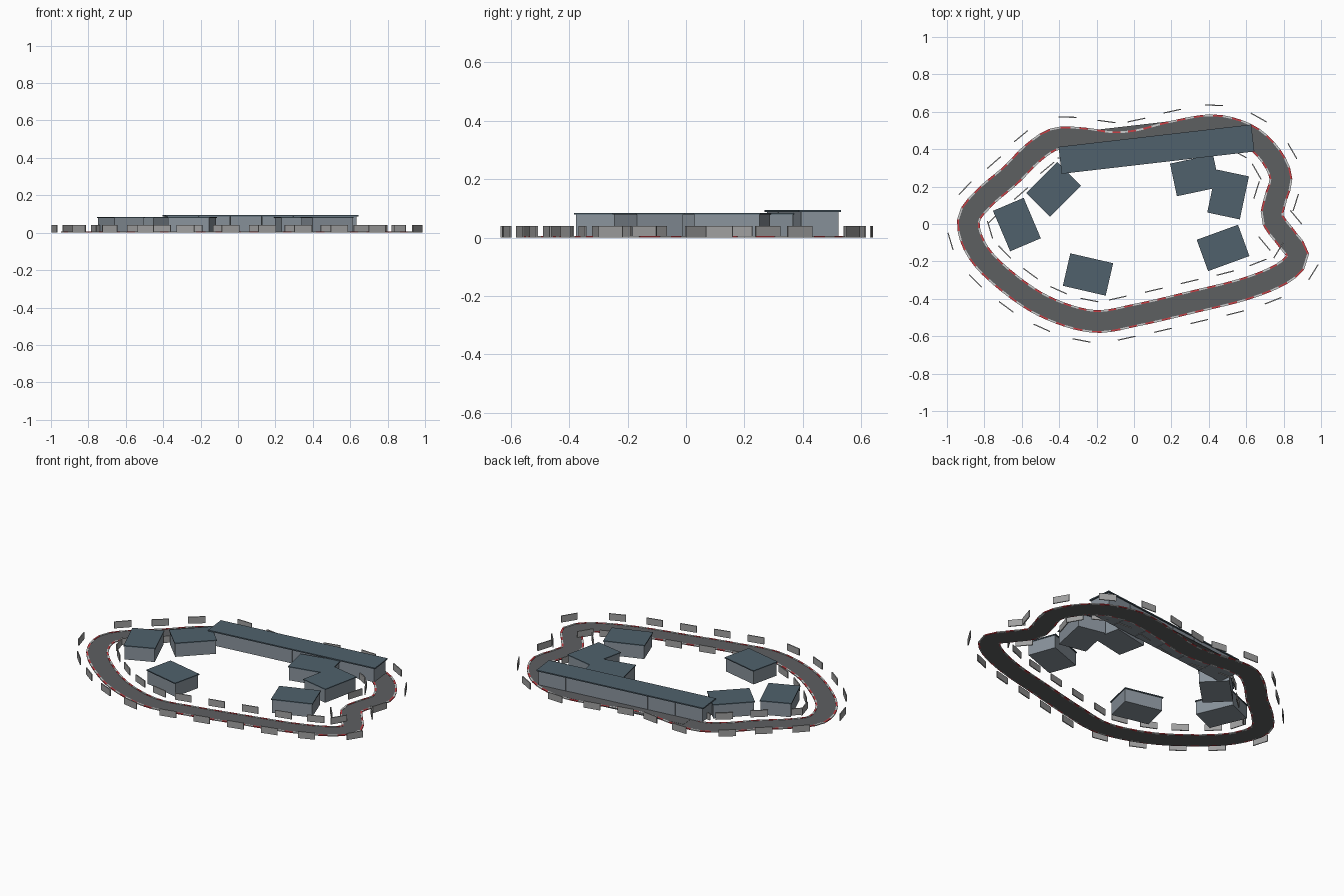
import bpy, bmesh
from math import radians, atan2, pi
from mathutils import Vector, Matrix

if "Cube" in bpy.data.objects:
    bpy.data.objects.remove(bpy.data.objects["Cube"])


def mat(name, c):
    m = bpy.data.materials.new(name)
    m.diffuse_color = (*c, 1)
    m.use_nodes = True
    m.node_tree.nodes["Principled BSDF"].inputs["Base Color"].default_value = m.diffuse_color
    return m


ASPHALT = mat("asphalt", (0.11, 0.115, 0.12))
RED = mat("kerb_red", (0.6, 0.05, 0.06))
WHITE = mat("kerb_white", (0.75, 0.75, 0.75))
STEEL = mat("barrier_grey", (0.35, 0.35, 0.35))
WALL = mat("wall_grey", (0.25, 0.29, 0.33))
ROOF = mat("roof_slate", (0.08, 0.12, 0.15))


def finish(name, bm, *mats):
    me = bpy.data.meshes.new(name)
    bmesh.ops.recalc_face_normals(bm, faces=bm.faces)
    bm.to_mesh(me)
    bm.free()
    for m in mats:
        me.materials.append(m)
    ob = bpy.data.objects.new(name, me)
    bpy.context.collection.objects.link(ob)
    return ob


def add_box(bm, x, y, z0, z1, lx, ly, ang, mi=0):
    M = (Matrix.Translation((x, y, (z0 + z1) / 2)) @ Matrix.Rotation(ang, 4, 'Z')
         @ Matrix.Diagonal((lx, ly, z1 - z0, 1)))
    vs = bmesh.ops.create_cube(bm, size=1, matrix=M)['verts']
    for f in {f for v in vs for f in v.link_faces}:
        f.material_index = mi


# centre line of the circuit, counter-clockwise from the lowest bend
CTRL = [(-0.22, -0.52), (0.02, -0.485), (0.3, -0.42), (0.6, -0.345), (0.80, -0.26),
        (0.875, -0.17), (0.81, -0.07), (0.74, 0.03), (0.755, 0.13), (0.785, 0.25),
        (0.72, 0.38), (0.60, 0.48), (0.42, 0.525), (0.2, 0.49), (0.02, 0.445),
        (-0.12, 0.435), (-0.27, 0.455), (-0.42, 0.455), (-0.54, 0.38), (-0.66, 0.26),
        (-0.80, 0.14), (-0.885, 0.02), (-0.84, -0.14), (-0.70, -0.29), (-0.48, -0.44)]
P = [Vector(p) for p in CTRL]
dense = []
for i in range(len(P)):
    a, b, c, d = (P[(i + k) % len(P)] for k in (-1, 0, 1, 2))
    for k in range(20):
        t = k / 20
        dense.append(0.5 * (2 * b + (c - a) * t + (2 * a - 5 * b + 4 * c - d) * t * t
                            + (3 * b - a - 3 * c + d) * t ** 3))
cum = [0]
for i in range(len(dense)):
    cum.append(cum[-1] + (dense[(i + 1) % len(dense)] - dense[i]).length)
TOTAL = cum[-1]


def at(s):
    """Point and unit tangent at arc length s."""
    s %= TOTAL
    i = max(k for k in range(len(dense)) if cum[k] <= s)
    n = len(dense)
    p = dense[i].lerp(dense[(i + 1) % n], (s - cum[i]) / (cum[i + 1] - cum[i]))
    return p, (dense[(i + 3) % n] - dense[i - 3]).normalized()


N = 100
frames = [at(TOTAL * i / N) for i in range(N)]


def off(f, d):
    p, t = f
    return p + Vector((t.y, -t.x)) * d      # positive = outside


# road ribbon with a little thickness
bm = bmesh.new()
rings = []
for f in frames:
    rings.append([bm.verts.new((*off(f, d), z)) for d, z in
                  ((-0.056, 0), (0.056, 0), (0.056, 0.004), (-0.056, 0.004))])
for i in range(N):
    a, b = rings[i], rings[(i + 1) % N]
    for k in range(4):
        bm.faces.new((a[k], a[(k + 1) % 4], b[(k + 1) % 4], b[k]))
finish("track", bm, ASPHALT)

# striped kerbs on both edges
bm = bmesh.new()
for i in range(N):
    for d in (-0.056, 0.056):
        a, b = off(frames[i], d), off(frames[(i + 1) % N], d)
        m, e = (a + b) / 2, b - a
        add_box(bm, m.x, m.y, 0, 0.006, e.length, 0.01, atan2(e.y, e.x), i % 2)
finish("kerbs", bm, RED, WHITE)

# barrier panels on both sides
bm = bmesh.new()
NB = round(TOTAL / 0.2)
for i in range(NB):
    f = at(TOTAL * i / NB - 0.04)
    ang = atan2(f[1].y, f[1].x)
    for d in (-0.11, 0.11):
        q = off(f, d)
        add_box(bm, q.x, q.y, 0, 0.04, 0.096, 0.006, ang)
finish("barriers", bm, STEEL)

# pit lane and pit building
ANG = radians(6.6)
rot = Matrix.Rotation(ANG, 2)
c = Vector((0.12, 0.40))
bm = bmesh.new()
q = c + rot @ Vector((-0.06, 0.095))
add_box(bm, q.x, q.y, 0.001, 0.005, 0.75, 0.09, ANG)
finish("pit_lane", bm, ASPHALT)

bm = bmesh.new()
for i in range(6):
    q = c + rot @ Vector(((i - 2.5) * 0.17, 0))
    add_box(bm, q.x, q.y, 0.004, 0.087, 0.168, 0.13, ANG)
finish("pit_garages", bm, WALL)
bm = bmesh.new()
add_box(bm, c.x, c.y, 0.087, 0.094, 1.037, 0.145, ANG)
finish("pit_roof", bm, ROOF)

# grandstands
for n, (x, y, a) in enumerate([(-0.43, 0.185, 45), (-0.626, -0.003, -67), (-0.246, -0.27, -13),
                               (0.476, -0.128, 20), (0.503, 0.158, 78), (0.326, 0.26, 12)]):
    bm = bmesh.new()
    add_box(bm, x, y, 0, 0.079, 0.227, 0.168, radians(a), 0)
    add_box(bm, x, y, 0.079, 0.085, 0.235, 0.178, radians(a), 1)
    finish(f"grandstand_{n + 1}", bm, WALL, ROOF)
